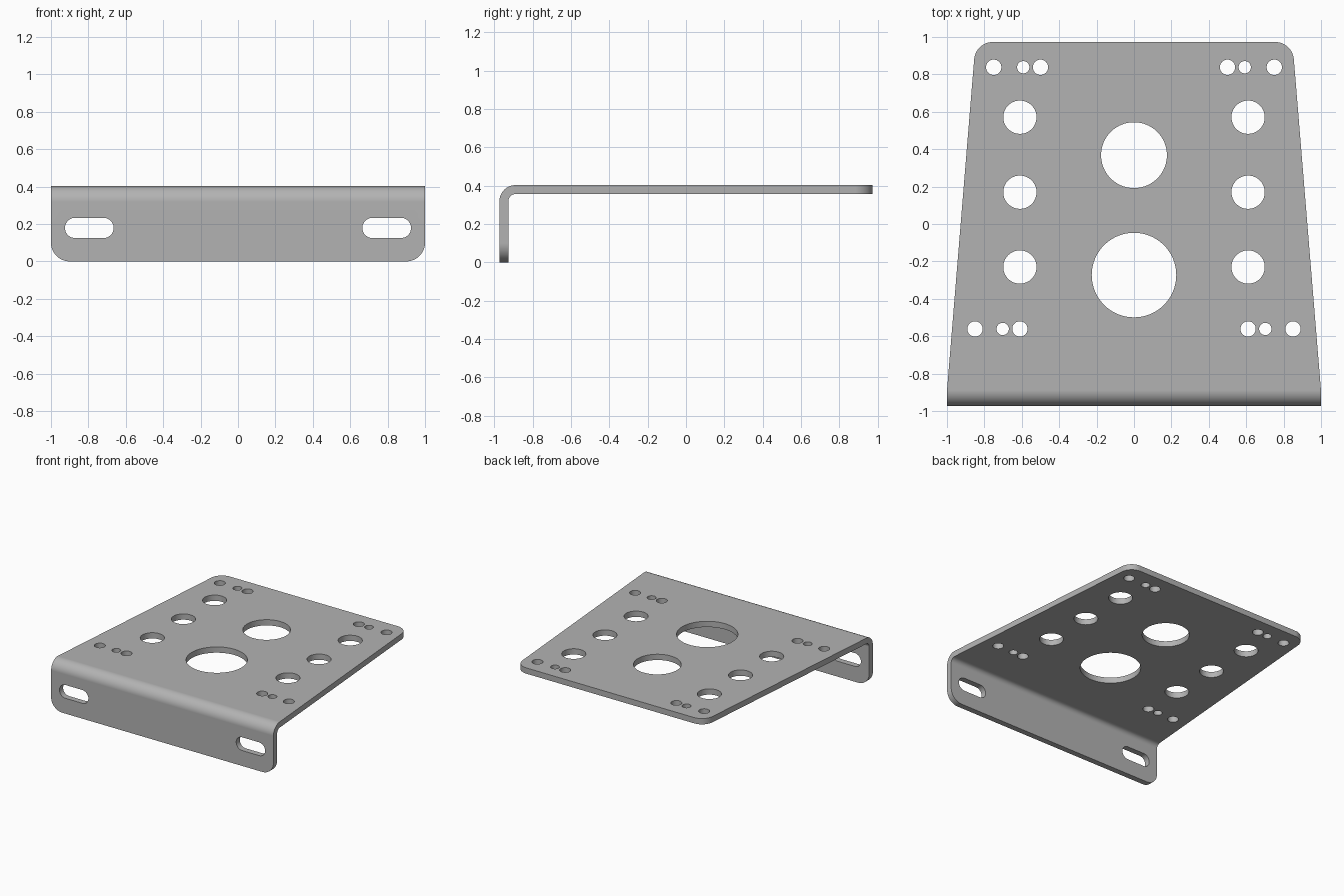
import bpy, bmesh, math
from mathutils import Vector, Matrix

cube = bpy.data.objects.get("Cube")
if cube:
    bpy.data.objects.remove(cube, do_unlink=True)

TOP, T, Y = 0.403, 0.047, 0.973     # plate height, sheet thickness, half depth
BEND = 0.085                        # outer bend radius

steel = bpy.data.materials.new("brushed_grey")
steel.use_nodes = True
GREY = (0.45, 0.45, 0.45, 1)
steel.diffuse_color = GREY
steel.node_tree.nodes["Principled BSDF"].inputs["Base Color"].default_value = GREY


def fillet(corners, steps=12):
    """Outline from (a, b, radius) corners, rounding those with a radius."""
    out = []
    for i, (a, b, r) in enumerate(corners):
        p = Vector((a, b))
        if r == 0:
            out.append(p)
            continue
        u = (Vector(corners[i - 1][:2]) - p).normalized()
        v = (Vector(corners[(i + 1) % len(corners)][:2]) - p).normalized()
        half = u.angle(v) / 2
        centre = p + (u + v).normalized() * (r / math.sin(half))
        start = p + u * (r / math.tan(half)) - centre
        end = p + v * (r / math.tan(half)) - centre
        sweep = math.atan2(start.x * end.y - start.y * end.x, start.dot(end))
        for k in range(steps + 1):
            out.append(centre + Matrix.Rotation(sweep * k / steps, 2) @ start)
    return out


def circle(x, y, r, n=48):
    return [Vector((x + r * math.cos(math.tau * k / n),
                    y + r * math.sin(math.tau * k / n))) for k in range(n)]


def prisms(name, outlines, place, low, high):
    """Extrude flat outlines between low and high; place maps (a, b, depth) to xyz."""
    bm = bmesh.new()
    for pts in outlines:
        face = bm.faces.new([bm.verts.new(place(p.x, p.y, low)) for p in pts])
        ext = bmesh.ops.extrude_face_region(bm, geom=[face])["geom"]
        shift = Vector(place(0, 0, high)) - Vector(place(0, 0, low))
        bmesh.ops.translate(bm, vec=shift,
                            verts=[e for e in ext if isinstance(e, bmesh.types.BMVert)])
    bmesh.ops.recalc_face_normals(bm, faces=bm.faces)
    mesh = bpy.data.meshes.new(name)
    bm.to_mesh(mesh)
    bm.free()
    mesh.materials.append(steel)
    ob = bpy.data.objects.new(name, mesh)
    bpy.context.collection.objects.link(ob)
    return ob


def along_x(a, b, d): return (d, a, b)
def along_y(a, b, d): return (a, d, b)
def along_z(a, b, d): return (a, b, d)


# Bent sheet: L-shaped section swept across the width
section = fillet([(-Y, 0, 0), (-Y + T, 0, 0), (-Y + T, TOP - T, BEND - T),
                  (Y, TOP - T, 0), (Y, TOP, 0), (-Y, TOP, BEND)])
bracket = prisms("mounting_bracket", [section], along_x, -1.3, 1.3)

# Tapered plan with rounded rear corners, and flange with rounded lower corners
taper = 0.082
rear, front = 0.847, 0.847 + taper * (Y + 1.1)
plan = fillet([(-front, -1.1, 0), (front, -1.1, 0), (rear, Y, 0.1), (-rear, Y, 0.1)])
flange = fillet([(-1, 0, 0.1), (1, 0, 0.1), (1, 1, 0), (-1, 1, 0)])

# Holes, mirrored left and right
holes = [circle(0, 0.368, 0.176, 80), circle(0, -0.273, 0.226, 80)]
slots = []
for s in (-1, 1):
    for y in (0.571, 0.17, -0.23):
        holes.append(circle(s * 0.61, y, 0.089))
    for y, xs in ((0.838, (0.5, 0.592, 0.75)), (-0.561, (0.61, 0.702, 0.85))):
        for x, r in zip(xs, (0.041, 0.033, 0.041)):
            holes.append(circle(s * x, y, r, 32))
    x, z, w, h = s * 0.795, 0.179, 0.13, 0.054
    slots.append(fillet([(x - w, z - h, h * 0.999), (x + w, z - h, h * 0.999),
                         (x + w, z + h, h * 0.999), (x - w, z + h, h * 0.999)]))

cuts = [(prisms("plan_cutter", [plan], along_z, -1, 1), "INTERSECT"),
        (prisms("flange_cutter", [flange], along_y, -2, 2), "INTERSECT"),
        (prisms("hole_cutter", holes, along_z, 0.2, 0.6), "DIFFERENCE"),
        (prisms("slot_cutter", slots, along_y, -1.2, -0.8), "DIFFERENCE")]

bpy.ops.object.select_all(action="DESELECT")
bpy.context.view_layer.objects.active = bracket
bracket.select_set(True)
for cutter, operation in cuts:
    mod = bracket.modifiers.new(cutter.name, "BOOLEAN")
    mod.object, mod.operation, mod.solver = cutter, operation, "EXACT"
    bpy.ops.object.modifier_apply(modifier=mod.name)
    bpy.data.objects.remove(cutter, do_unlink=True)

# Smooth bend and hole walls, crisp sheet edges, flat plates
bpy.ops.object.shade_smooth_by_angle(angle=math.radians(30))
weighted = bracket.modifiers.new("flat_plates", "WEIGHTED_NORMAL")
weighted.keep_sharp = True
